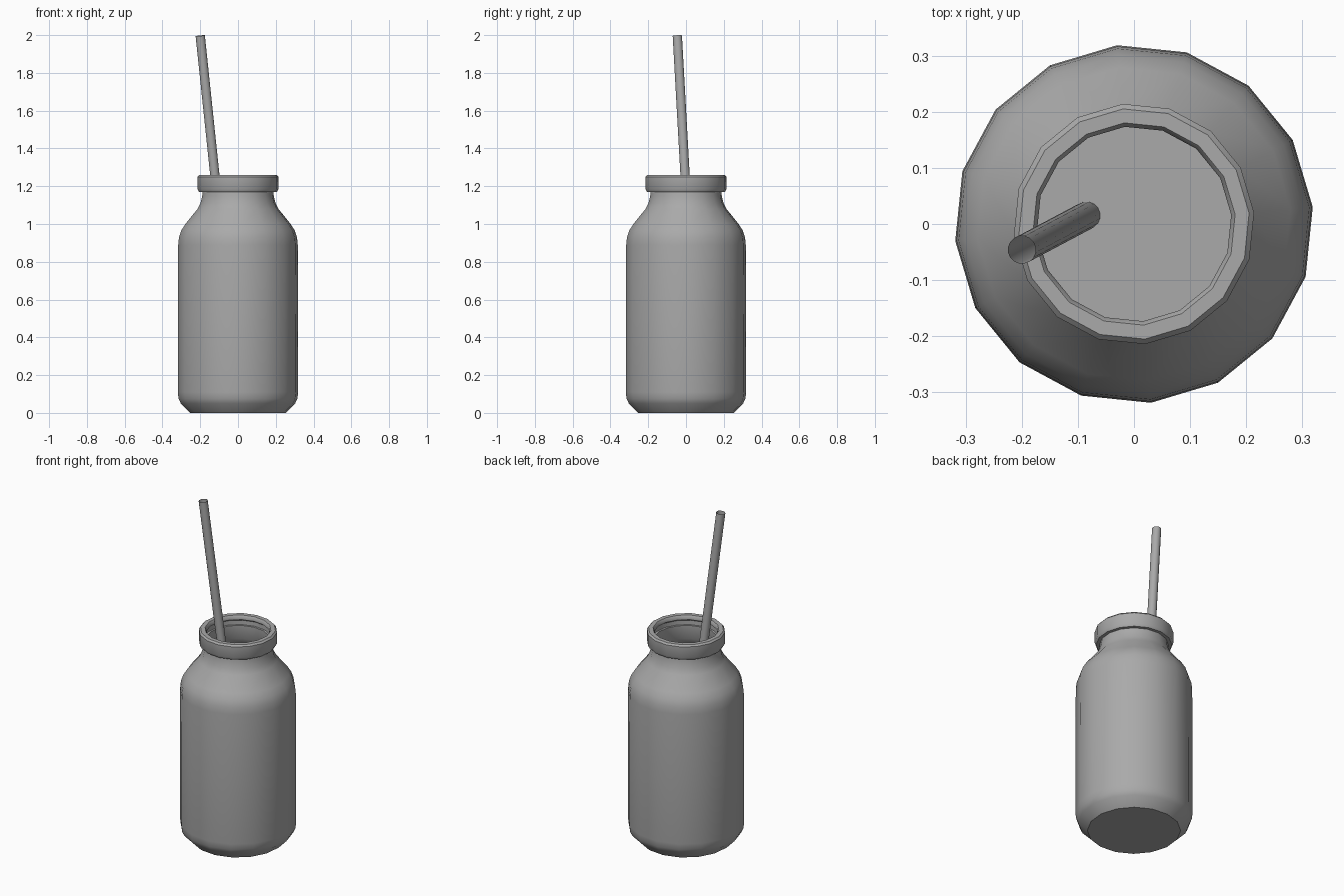
import bpy, math
from mathutils import Vector

cube = bpy.data.objects.get("Cube")
if cube:
    bpy.data.objects.remove(cube)

grey = bpy.data.materials.new("plain grey")
grey.use_nodes = True
colour = (0.4, 0.4, 0.4, 1)
grey.diffuse_color = colour
grey.node_tree.nodes["Principled BSDF"].inputs["Base Color"].default_value = colour

SIDES = 16
TURN = math.radians(5.4)


def lathe(name, profile, sides=SIDES, closed=False, cap_start=False, cap_end=False):
    """Spin (radius, height) points around z."""
    verts, faces = [], []
    for r, z in profile:
        for i in range(sides):
            a = TURN + math.tau * i / sides
            verts.append((r * math.cos(a), r * math.sin(a), z))
    n = len(profile)
    for k in range(n if closed else n - 1):
        a, b = k * sides, (k + 1) % n * sides
        for i in range(sides):
            j = (i + 1) % sides
            faces.append((a + i, a + j, b + j, b + i))
    if cap_start:
        faces.append(tuple(reversed(range(sides))))
    if cap_end:
        faces.append(tuple(range((n - 1) * sides, n * sides)))
    mesh = bpy.data.meshes.new(name)
    mesh.from_pydata(verts, [], faces)
    mesh.materials.append(grey)
    obj = bpy.data.objects.new(name, mesh)
    bpy.context.collection.objects.link(obj)
    bpy.ops.object.select_all(action="DESELECT")
    obj.select_set(True)
    bpy.context.view_layer.objects.active = obj
    bpy.ops.object.shade_smooth_by_angle(angle=math.radians(35))
    return obj


# Jar: outer wall, neck lip, inner wall, closed by the drink surface
lathe("jar", [
    (0.255, 0), (0.304, 0.05), (0.316, 0.075), (0.32, 0.11),
    (0.32, 0.5), (0.318, 0.89), (0.314, 0.93), (0.302, 0.965), (0.28, 1.0),
    (0.215, 1.08), (0.2, 1.11), (0.19, 1.15), (0.186, 1.2),
    (0.174, 1.2), (0.176, 1.12), (0.2, 1.08), (0.262, 1.0), (0.3, 0.9),
], cap_start=True, cap_end=True)

# Rim band: ring with small bevels and a recess under its inner lip
lathe("rim_band", [
    (0.186, 1.17), (0.207, 1.17), (0.215, 1.185), (0.215, 1.25),
    (0.206, 1.26), (0.181, 1.26), (0.174, 1.25), (0.174, 1.235), (0.188, 1.225),
], closed=True)

# Straw: open tube leaning out of the neck
bottom, top = Vector((-0.085, 0.015, 0.9)), Vector((-0.2, -0.046, 1.997))
axis = top - bottom
straw = lathe("straw", [(0.025, 0), (0.025, axis.length)])
straw.location = bottom
straw.rotation_euler = axis.to_track_quat("Z", "Y").to_euler()
